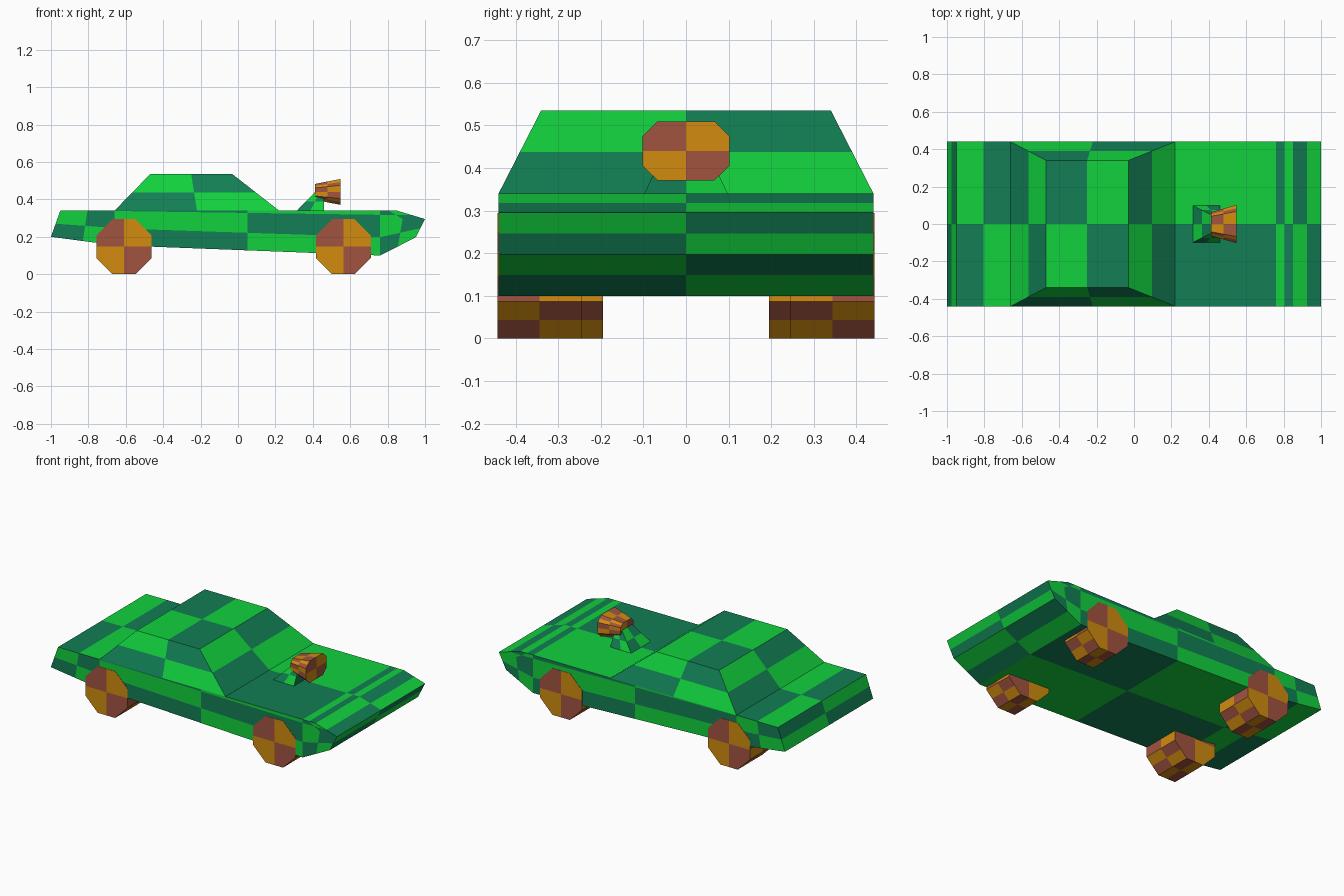
import bpy, bmesh, math
from mathutils import Vector

if "Cube" in bpy.data.objects:
    bpy.data.objects.remove(bpy.data.objects["Cube"])


def material(name, rgb):
    m = bpy.data.materials.new(name)
    m.diffuse_color = (*rgb, 1)
    m.use_nodes = True
    m.node_tree.nodes["Principled BSDF"].inputs["Base Color"].default_value = m.diffuse_color
    return m


GREENS = [material("bright green", (0.006, 0.64, 0.048)),
          material("dark teal green", (0.006, 0.21, 0.089))]
RUSTS = [material("orange", (0.64, 0.26, 0.005)),
         material("red brown", (0.36, 0.087, 0.051))]


class Part:
    """Convex part whose panels are painted as two by two checks."""

    def __init__(self, name, centre, mats):
        self.name, self.centre, self.mats = name, Vector(centre), mats
        self.bm = bmesh.new()

    def face(self, pts, index):
        f = self.bm.faces.new([self.bm.verts.new(p) for p in pts])
        f.normal_update()
        if f.normal.dot(f.calc_center_median() - self.centre) < 0:
            f.normal_flip()
        f.material_index = index % 2

    def panel(self, a, b, c, d, flip=0):
        a, b, c, d = map(Vector, (a, b, c, d))

        def at(u, v):
            return a.lerp(b, u / 2).lerp(d.lerp(c, u / 2), v / 2)
        for i in range(2):
            for j in range(2):
                self.face([at(i, j), at(i + 1, j), at(i + 1, j + 1),
                           at(i, j + 1)], i + j + flip)

    def tube(self, r0, r1, flip=0):
        n = len(r0)
        for k in range(n):
            m = (k + 1) % n
            self.panel(r0[k], r0[m], r1[m], r1[k], flip)

    def cap(self, ring, axis, flip=0):
        # fan cut through edge midpoints, coloured by quadrant
        pts = []
        for k, p in enumerate(ring):
            p, q = Vector(p), Vector(ring[(k + 1) % len(ring)])
            pts += [p, (p + q) / 2]
        c = sum(pts, Vector()) / len(pts)
        for k, p in enumerate(pts):
            q = pts[(k + 1) % len(pts)]
            d = (p + q) / 2 - c
            self.face([c, p, q], ((d[axis] < 0) != (d.z > 0)) + flip)

    def finish(self):
        bmesh.ops.remove_doubles(self.bm, verts=self.bm.verts, dist=0.0005)
        me = bpy.data.meshes.new(self.name)
        self.bm.to_mesh(me)
        self.bm.free()
        for m in self.mats:
            me.materials.append(m)
        bpy.context.collection.objects.link(bpy.data.objects.new(self.name, me))


W = 0.44

# Body: profile strips across the width (x, z, check phase)
body = Part("body", (0, 0, 0.24), GREENS)
profile = [(-0.95, 0.34, 1), (-0.66, 0.34, 0), (0.76, 0.34, 0), (0.85, 0.34, 0),
           (1, 0.295, 0), (0.95, 0.197, 0), (0.76, 0.1, 0), (-0.66, 0.155, 0),
           (-1, 0.2, 1)]
for k, (x0, z0, flip) in enumerate(profile):
    x1, z1, _ = profile[(k + 1) % len(profile)]
    body.panel((x0, -W, z0), (x1, -W, z1), (x1, W, z1), (x0, W, z0), flip)

# Body flanks: lower left, lower right, upper right, upper left, phase
flanks = [((-1, .2), (-.66, .155), (-.66, .34), (-.95, .34), 1),
          ((-.66, .155), (.76, .1), (.76, .295), (-.66, .336), 1),
          ((-.66, .336), (.76, .295), (.76, .34), (-.66, .34), 0),
          ((.76, .1), (.95, .197), (1, .295), (.76, .295), 1),
          ((.76, .295), (1, .295), (.85, .34), (.76, .34), 0)]
for side in (-1, 1):
    for *quad, flip in flanks:
        body.panel(*[(x, side * W, z) for x, z in quad], flip + (side > 0))
body.finish()


def rect(x0, x1, w, z):
    return [(x0, -w, z), (x1, -w, z), (x1, w, z), (x0, w, z)]


# Cabin
cabin = Part("cabin", (-0.22, 0, 0.4), GREENS)
low, top = rect(-0.66, 0.22, W, 0.34), rect(-0.47, -0.03, 0.34, 0.535)
cabin.tube(low, top, 1)
cabin.panel(*top, 0)
cabin.finish()

# Intake neck on the bonnet
neck = Part("intake_neck", (0.42, 0, 0.37), GREENS)
low, top = rect(0.315, 0.46, 0.098, 0.34), rect(0.412, 0.46, 0.05, 0.44)
neck.tube(low, top, 1)
neck.panel(*top, 0)
neck.finish()

# Flared eight sided intake
intake = Part("intake", (0.48, 0, 0.44), RUSTS)
outline = [(-.067, .069), (.067, .069), (.102, .035), (.102, -.035),
           (.067, -.069), (-.067, -.069), (-.102, -.035), (-.102, .035)]
back, mouth = [[(x, y * s, 0.44 + z * s) for y, z in outline]
               for x, s in ((0.412, 0.62), (0.547, 1.0))]
intake.tube(back, mouth)
intake.cap(back, 1, 1)
intake.cap(mouth, 1, 1)
intake.finish()

# Wheels: octagons resting on a flat, the rear pair wider
R = 0.147 / math.cos(math.pi / 8)
for label, x, inner in (("rear", -0.61, 0.195), ("front", 0.563, 0.245)):
    for side, hand in ((-1, "right"), (1, "left")):
        wheel = Part(f"{label}_{hand}_wheel",
                     (x, side * (W + inner) / 2, 0.147), RUSTS)
        rings = [[(x + R * math.cos((k + .5) * math.pi / 4), side * y,
                   0.147 + R * math.sin((k + .5) * math.pi / 4))
                  for k in range(8)] for y in (inner, W + 0.002)]
        wheel.tube(*rings)
        for ring in rings:
            wheel.cap(ring, 0, 1 if side < 0 else 0)
        wheel.finish()
